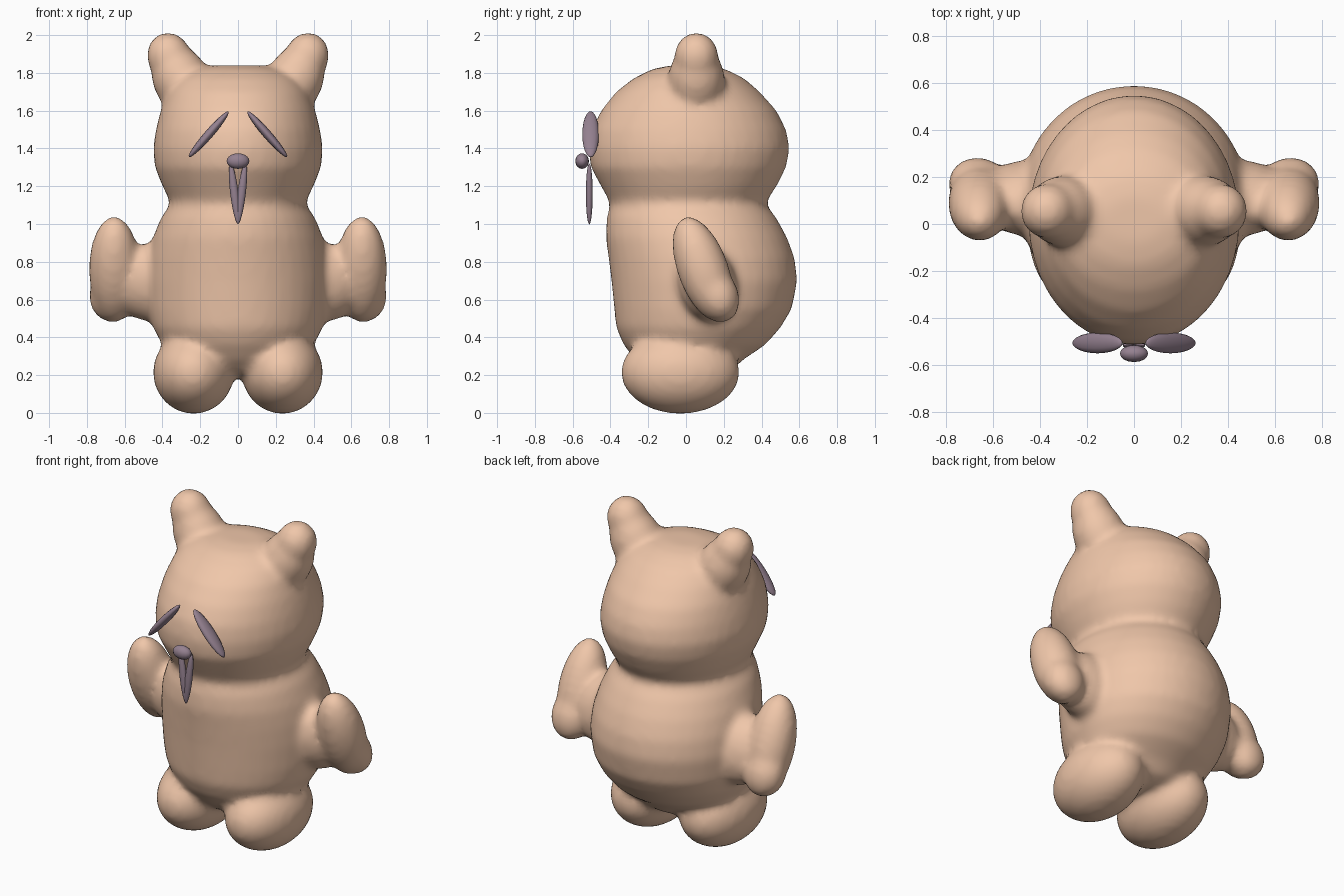
import bpy, bmesh
from math import radians, sin, cos, tau
from mathutils import Matrix, Vector, Euler

if "Cube" in bpy.data.objects:
    bpy.data.objects.remove(bpy.data.objects["Cube"])


def material(name, color):
    m = bpy.data.materials.new(name)
    m.diffuse_color = (*color, 1)
    m.use_nodes = True
    m.node_tree.nodes["Principled BSDF"].inputs["Base Color"].default_value = m.diffuse_color
    return m


FUR = material("fur", (0.87, 0.57, 0.40))
DARK = material("dark", (0.30, 0.22, 0.28))


def ball(bm, center, radii, rot=(0, 0, 0), seg=32, rings=20):
    mat = Matrix.LocRotScale(Vector(center), Euler([radians(a) for a in rot]), Vector(radii))
    bmesh.ops.create_uvsphere(bm, u_segments=seg, v_segments=rings, radius=1, matrix=mat)


def pair(bm, center, radii, rot=(0, 0, 0), **kw):
    for s in (1, -1):
        ball(bm, (s * center[0], center[1], center[2]), radii,
             (rot[0], s * rot[1], s * rot[2]), **kw)


def loft(bm, profile, seg=40):
    # each ring: height, half width, front y, back y
    rings = []
    for z, rx, yf, yb in profile:
        cy, ry = (yf + yb) / 2, (yb - yf) / 2
        rings.append([bm.verts.new((rx * cos(tau * i / seg), cy + ry * sin(tau * i / seg), z))
                      for i in range(seg)])
    for a, b in zip(rings, rings[1:]):
        for i in range(seg):
            j = (i + 1) % seg
            bm.faces.new((a[i], a[j], b[j], b[i]))
    bm.faces.new(rings[0][::-1])
    bm.faces.new(rings[-1])


def finish(bm, name, mat):
    bmesh.ops.recalc_face_normals(bm, faces=bm.faces)
    me = bpy.data.meshes.new(name)
    bm.to_mesh(me)
    bm.free()
    me.materials.append(mat)
    me.shade_smooth()
    ob = bpy.data.objects.new(name, me)
    bpy.context.collection.objects.link(ob)
    return ob


# Body: torso and head profile
bm = bmesh.new()
loft(bm, [
    (0.19, 0.10, -0.10, 0.16), (0.22, 0.22, -0.20, 0.24), (0.28, 0.32, -0.27, 0.30),
    (0.36, 0.40, -0.33, 0.42), (0.45, 0.45, -0.37, 0.50), (0.55, 0.475, -0.38, 0.56),
    (0.70, 0.485, -0.395, 0.59), (0.82, 0.475, -0.41, 0.575), (0.93, 0.45, -0.425, 0.535),
    (1.03, 0.41, -0.42, 0.48), (1.11, 0.355, -0.40, 0.42), (1.20, 0.40, -0.45, 0.48),
    (1.30, 0.44, -0.505, 0.53), (1.40, 0.45, -0.515, 0.55), (1.50, 0.435, -0.50, 0.53),
    (1.60, 0.41, -0.45, 0.48), (1.70, 0.37, -0.37, 0.39), (1.77, 0.32, -0.28, 0.31),
    (1.82, 0.23, -0.18, 0.21), (1.84, 0.13, -0.08, 0.12)])

# Legs
pair(bm, (0.235, -0.03, 0.215), (0.215, 0.315, 0.22))

# Arms, raised paws and shoulder bridges
pair(bm, (0.655, 0.09, 0.76), (0.135, 0.135, 0.295), (20, 0, 0))
pair(bm, (0.665, 0.17, 0.62), (0.125, 0.11, 0.145), (20, 0, 0))
pair(bm, (0.46, 0.11, 0.69), (0.20, 0.155, 0.21), (15, 0, 0))

# Ears
pair(bm, (0.365, 0.055, 1.885), (0.118, 0.118, 0.13), (0, 15, 0))
pair(bm, (0.30, 0.055, 1.76), (0.15, 0.15, 0.20), (0, 25, 0))

body = finish(bm, "bear_body", FUR)
rm = body.modifiers.new("blend", 'REMESH')
rm.mode = 'VOXEL'
rm.voxel_size = 0.022
rm.use_smooth_shade = True
sm = body.modifiers.new("soften", 'SMOOTH')
sm.factor = 0.5
sm.iterations = 9

# Closed slanted eyes
bm = bmesh.new()
pair(bm, (0.155, -0.505, 1.475), (0.023, 0.044, 0.160), (0, -41, 0), seg=12, rings=12)
finish(bm, "eyes", DARK)

# Nose
bm = bmesh.new()
ball(bm, (0, -0.55, 1.333), (0.06, 0.036, 0.041), seg=16, rings=10)
finish(bm, "nose", DARK)

# Mouth: two strands meeting in a point
bm = bmesh.new()
pair(bm, (0.019, -0.512, 1.16), (0.022, 0.018, 0.163), (0, 7, 0), seg=12, rings=12)
finish(bm, "mouth", DARK)
